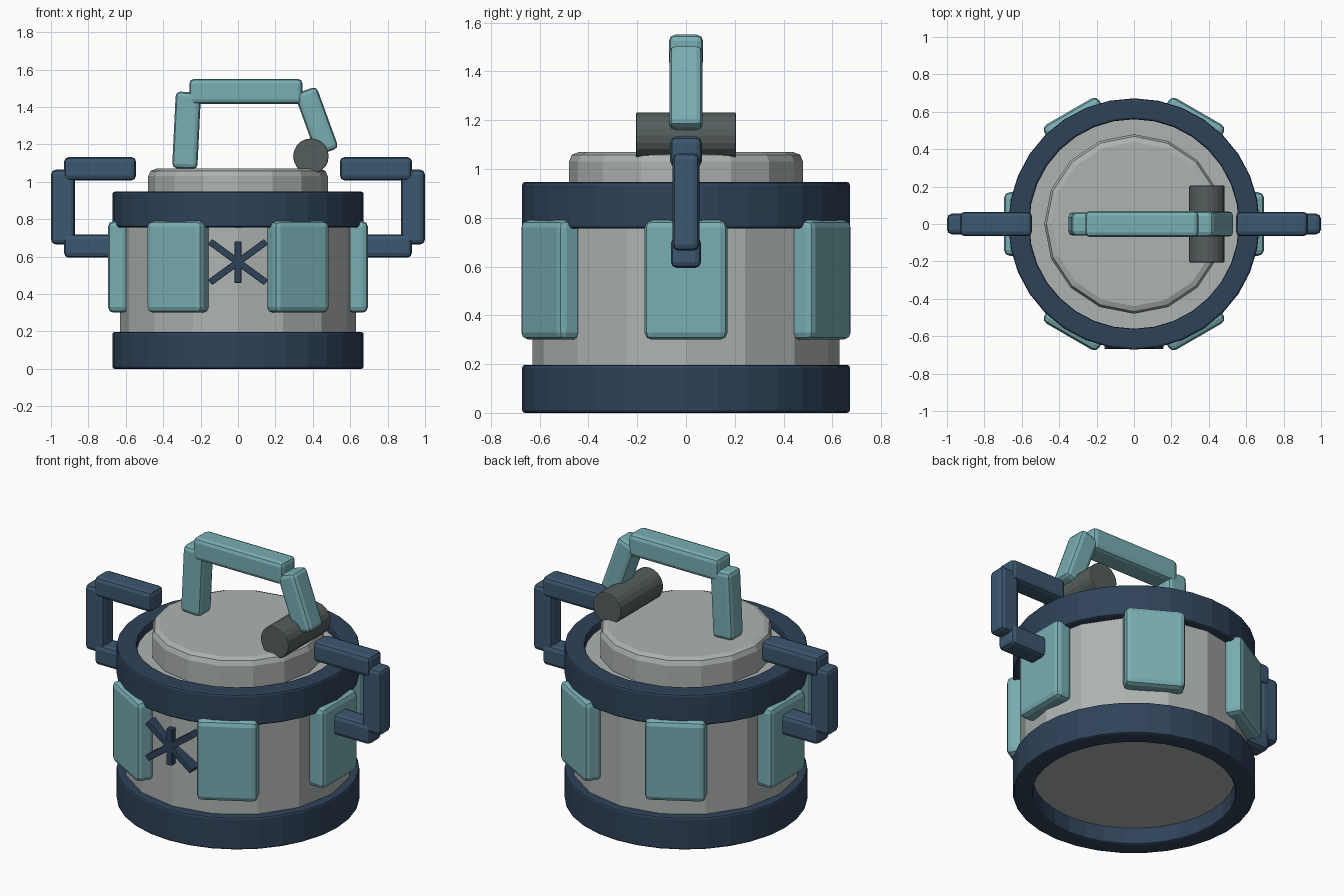
import bpy, bmesh
from math import radians, pi, sin, cos, atan2, hypot
from mathutils import Matrix

if "Cube" in bpy.data.objects:
    bpy.data.objects.remove(bpy.data.objects["Cube"])


def material(name, rgb):
    m = bpy.data.materials.new(name)
    m.diffuse_color = (*rgb, 1)
    m.use_nodes = True
    m.node_tree.nodes["Principled BSDF"].inputs["Base Color"].default_value = m.diffuse_color
    return m


TEAL = material("teal", (0.19, 0.42, 0.45))
NAVY = material("navy", (0.028, 0.055, 0.10))
BLUE = material("slate_blue", (0.045, 0.095, 0.16))
STONE = material("stone", (0.42, 0.45, 0.44))
DARK = material("dark_grey", (0.09, 0.11, 0.11))


def finish(name, bm, mat, bevel=0.0, segments=2):
    bmesh.ops.recalc_face_normals(bm, faces=bm.faces)
    me = bpy.data.meshes.new(name)
    bm.to_mesh(me)
    bm.free()
    me.materials.append(mat)
    ob = bpy.data.objects.new(name, me)
    bpy.context.collection.objects.link(ob)
    if bevel:
        b = ob.modifiers.new("bevel", "BEVEL")
        b.width, b.segments = bevel, segments
        b.limit_method, b.angle_limit = "ANGLE", radians(40)
    return ob


def box(name, size, matrix, mat, bevel):
    bm = bmesh.new()
    bmesh.ops.create_cube(bm, size=1, matrix=matrix @ Matrix.Diagonal((*size, 1)))
    return finish(name, bm, mat, bevel)


def bar(name, a, b, width, depth, mat, y=0.0, bevel=0.025):
    """Box whose long axis runs from a to b, both (x, z) points."""
    dx, dz = b[0] - a[0], b[1] - a[1]
    m = Matrix.Translation(((a[0] + b[0]) / 2, y, (a[1] + b[1]) / 2))
    m = m @ Matrix.Rotation(-atan2(dz, dx), 4, "Y")
    return box(name, (hypot(dx, dz), depth, width), m, mat, bevel)


def cylinder(name, r, length, sides, matrix, mat, bevel=0.0):
    bm = bmesh.new()
    bmesh.ops.create_cone(bm, cap_ends=True, segments=sides, radius1=r, radius2=r,
                          depth=length, matrix=matrix)
    return finish(name, bm, mat, bevel)


def ring(name, r_in, r_out, z0, z1, mat, sides=32):
    bm = bmesh.new()
    loops = [[bm.verts.new((r * cos(2 * pi * i / sides), r * sin(2 * pi * i / sides), z))
              for r, z in ((r_in, z0), (r_out, z0), (r_out, z1), (r_in, z1))]
             for i in range(sides)]
    for i in range(sides):
        p, q = loops[i], loops[(i + 1) % sides]
        for k in range(4):
            n = (k + 1) % 4
            bm.faces.new((p[k], q[k], q[n], p[n]))
    return finish(name, bm, mat, 0.012)


# Body, lid and the two bands
cylinder("body", 0.63, 0.80, 16, Matrix.Translation((0, 0, 0.50)), STONE)
cylinder("lid", 0.48, 0.22, 16, Matrix.Translation((0, 0, 0.96)), STONE, 0.04)
ring("bottom_band", 0.56, 0.672, 0.0, 0.197, NAVY)
ring("top_band", 0.56, 0.672, 0.757, 0.947, NAVY)

# Six side panels
for i in range(6):
    m = Matrix.Rotation(i * pi / 3, 4, "Z") @ Matrix.Translation((0.64, 0, 0.545))
    box(f"panel_{i + 1}", (0.11, 0.34, 0.49), m, TEAL, 0.03)

# Crossed bars on the front
for name, a, b in (("upright", (0, 0.46), (0, 0.68)),
                   ("rising", (-0.15, 0.462), (0.15, 0.68)),
                   ("falling", (-0.15, 0.68), (0.15, 0.462))):
    bar(f"front_cross_{name}", a, b, 0.036, 0.07, NAVY, y=-0.632, bevel=0.004)

# Side handles
for side, s in (("left", -1), ("right", 1)):
    bar(f"{side}_handle_top", (s * 0.545, 1.07), (s * 0.93, 1.07), 0.125, 0.13, BLUE)
    bar(f"{side}_handle_grip", (s * 0.935, 0.665), (s * 0.935, 1.065), 0.128, 0.11, BLUE)
    bar(f"{side}_handle_bottom", (s * 0.58, 0.657), (s * 0.93, 0.657), 0.125, 0.125, BLUE)

# Lid handle and its roller
bar("lid_handle_left", (-0.285, 1.07), (-0.265, 1.48), 0.135, 0.125, TEAL)
bar("lid_handle_top", (-0.26, 1.483), (0.345, 1.483), 0.135, 0.14, TEAL)
bar("lid_handle_right", (0.36, 1.49), (0.48, 1.16), 0.125, 0.135, TEAL)
cylinder("lid_roller", 0.095, 0.41, 20,
         Matrix.Translation((0.39, 0, 1.137)) @ Matrix.Rotation(pi / 2, 4, "X"), DARK, 0.006)
